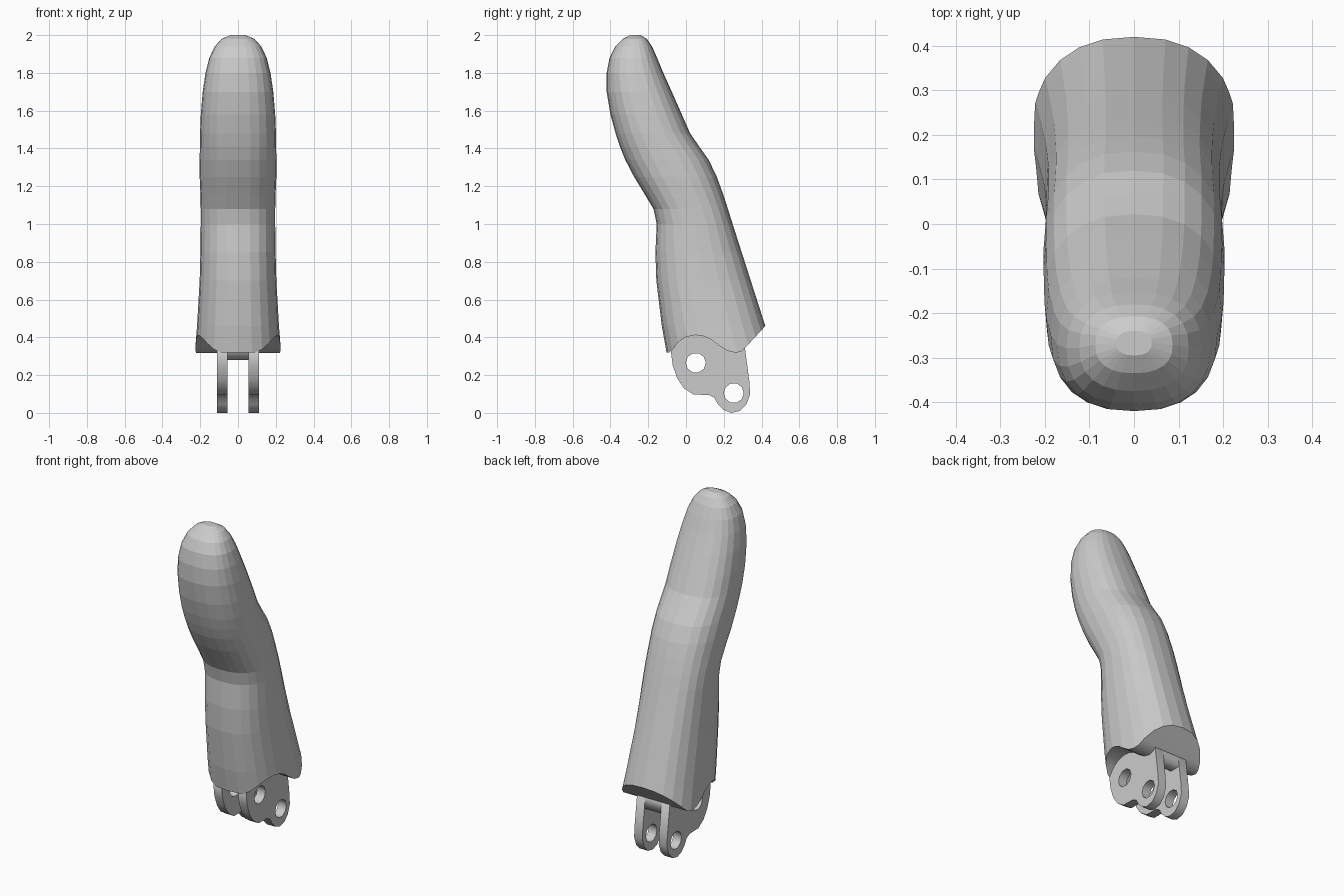
import bpy, bmesh, math

if "Cube" in bpy.data.objects:
    bpy.data.objects.remove(bpy.data.objects["Cube"])


def side_plate(name, outline, x0, x1, holes=()):
    """Extrude a y-z outline (with round holes) from x0 to x1."""
    cu = bpy.data.curves.new(name, 'CURVE')
    cu.dimensions = '2D'
    cu.fill_mode = 'BOTH'
    cu.extrude = (x1 - x0) / 2
    loops = [outline]
    for cy, cz, r in holes:
        loops.append([(cy + r * math.cos(math.tau * i / 10), cz + r * math.sin(math.tau * i / 10))
                      for i in range(10)])
    for pts in loops:
        s = cu.splines.new('POLY')
        s.points.add(len(pts) - 1)
        for p, (y, z) in zip(s.points, pts):
            p.co = (y, z, 0, 1)
        s.use_cyclic_u = True
    tmp = bpy.data.objects.new(name + "_curve", cu)
    bpy.context.collection.objects.link(tmp)
    bpy.context.view_layer.update()
    me = bpy.data.meshes.new_from_object(tmp.evaluated_get(bpy.context.evaluated_depsgraph_get()))
    bpy.data.objects.remove(tmp)
    bm = bmesh.new()
    bm.from_mesh(me)
    bmesh.ops.remove_doubles(bm, verts=bm.verts, dist=1e-5)
    for v in bm.verts:
        y, z, x = v.co
        v.co = (x + (x0 + x1) / 2, y, z)
    bmesh.ops.recalc_face_normals(bm, faces=bm.faces)
    bm.to_mesh(me)
    bm.free()
    ob = bpy.data.objects.new(name, me)
    bpy.context.collection.objects.link(ob)
    return ob


# Finger body: stations of height, front y, back y, half width
stations = [
    (0.20, -0.08, 0.502, 0.232), (0.32, -0.103, 0.464, 0.228), (0.46, -0.128, 0.42, 0.217),
    (0.70, -0.157, 0.343, 0.203), (0.85, -0.162, 0.295, 0.199), (1.00, -0.155, 0.247, 0.197),
    (1.08, -0.172, 0.222, 0.197), (1.16, -0.22, 0.196, 0.199), (1.25, -0.275, 0.163, 0.203),
    (1.34, -0.322, 0.12, 0.203), (1.41, -0.35, 0.07, 0.202), (1.48, -0.373, 0.022, 0.201),
    (1.58, -0.40, -0.022, 0.197), (1.70, -0.42, -0.075, 0.187), (1.80, -0.42, -0.12, 0.172),
    (1.88, -0.405, -0.153, 0.152), (1.94, -0.375, -0.18, 0.123), (1.98, -0.335, -0.207, 0.087),
    (2.00, -0.295, -0.24, 0.04),
]
SIDES, POWER = 24, 2 / 2.4
bm = bmesh.new()
rings = []
for z, f, b, w in stations:
    ring = []
    for i in range(SIDES):
        c, s = math.cos(math.tau * i / SIDES), math.sin(math.tau * i / SIDES)
        x = w * math.copysign(abs(c) ** POWER, c)
        y = (f + b) / 2 + (b - f) / 2 * math.copysign(abs(s) ** POWER, s)
        ring.append(bm.verts.new((x, y, z)))
    rings.append(ring)
for lo, hi in zip(rings, rings[1:]):
    for i in range(SIDES):
        j = (i + 1) % SIDES
        bm.faces.new((lo[i], lo[j], hi[j], hi[i]))
bm.faces.new(rings[0][::-1])
bm.faces.new(rings[-1])
me = bpy.data.meshes.new("finger_body")
bm.to_mesh(me)
bm.free()
body = bpy.data.objects.new("finger_body", me)
bpy.context.collection.objects.link(body)

# Wavy underside cut through the body
cut = side_plate("underside_cutter", [
    (-0.3, 0.1), (0.7, 0.1), (0.7, 0.765), (0.42, 0.46), (0.32, 0.352), (0.295, 0.327), (0.265, 0.318),
    (0.22, 0.328), (0.17, 0.36), (0.13, 0.39), (0.09, 0.407), (0.05, 0.412), (0.0, 0.402),
    (-0.04, 0.375), (-0.075, 0.335), (-0.088, 0.32), (-0.3, 0.32)], -0.5, 0.5)
cut.hide_render = True
cut.hide_viewport = True
mod = body.modifiers.new("underside", 'BOOLEAN')
mod.operation = 'DIFFERENCE'
mod.solver = 'EXACT'
mod.object = cut

# Pair of hinge lugs with pin holes
lug = [(-0.08, 0.325), (-0.07, 0.25), (-0.045, 0.18), (-0.01, 0.13), (0.04, 0.097), (0.12, 0.095),
       (0.15, 0.08), (0.17, 0.045), (0.2, 0.015), (0.24, 0.0), (0.285, 0.01), (0.32, 0.045),
       (0.34, 0.1), (0.335, 0.17), (0.31, 0.36), (0.2, 0.42), (0.05, 0.43), (-0.03, 0.39)]
pins = [(0.052, 0.265, 0.053), (0.253, 0.105, 0.053)]
for side, x in (("left", -0.0825), ("right", 0.0825)):
    side_plate("hinge_lug_" + side, lug, x - 0.0275, x + 0.0275, pins)

# Small web closing the slot under the body
side_plate("slot_web", [(0.19, 0.36), (0.25, 0.28), (0.32, 0.28), (0.31, 0.36), (0.25, 0.40)], -0.056, 0.056)
